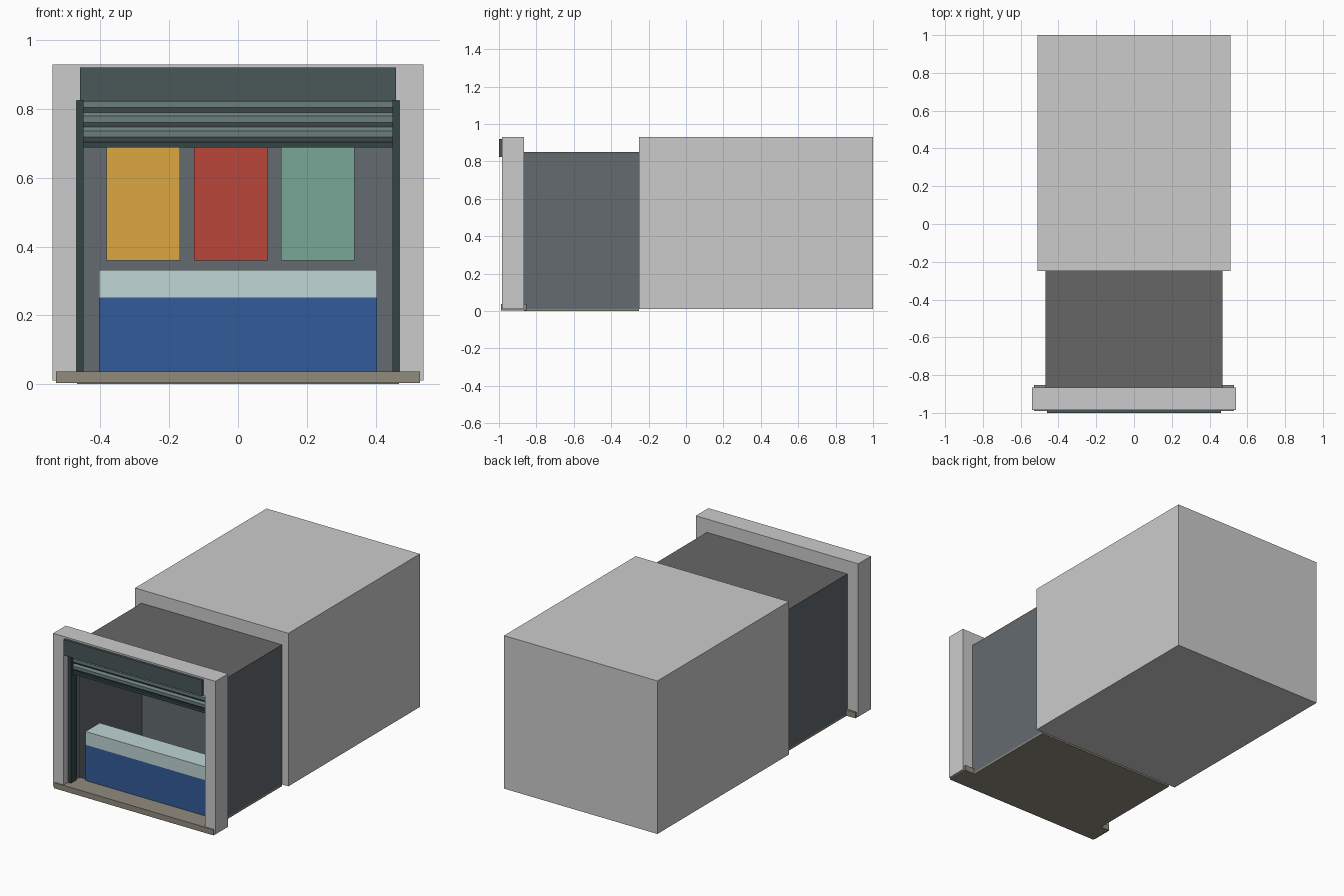
import bpy, bmesh

if "Cube" in bpy.data.objects:
    bpy.data.objects.remove(bpy.data.objects["Cube"])


def material(name, r, g, b):
    m = bpy.data.materials.new(name)
    m.diffuse_color = (r, g, b, 1)
    m.use_nodes = True
    m.node_tree.nodes["Principled BSDF"].inputs["Base Color"].default_value = m.diffuse_color
    return m


SLATE = material("slate_wall", .125, .145, .158)
ROOF = material("dark_roof", .13, .134, .13)
STONE = material("brown_stone", .284, .256, .204)
HOOD = material("shutter_hood", .067, .098, .098)
RAIL = material("dark_metal", .035, .058, .058)
SLAT = material("slat_metal", .145, .213, .207)
BLUE = material("blue_front", .032, .105, .32)
PALE = material("pale_top", .52, .66, .665)
YELLOW = material("yellow_panel", .71, .39, .054)
RED = material("red_panel", .49, .062, .042)
GREEN = material("green_panel", .185, .39, .305)


def extrude(name, profile, axis, lo, hi, mat=None):
    """Extrude a closed profile along x (points y,z) or y (points x,z)."""
    bm = bmesh.new()
    place = (lambda p: (lo, *p)) if axis == 0 else (lambda p: (p[0], lo, p[1]))
    face = bm.faces.new([bm.verts.new(place(p)) for p in profile])
    top = bmesh.ops.extrude_face_region(bm, geom=[face])["geom"]
    step = [0, 0, 0]
    step[axis] = hi - lo
    bmesh.ops.translate(bm, vec=step, verts=[v for v in top if isinstance(v, bmesh.types.BMVert)])
    bmesh.ops.recalc_face_normals(bm, faces=bm.faces)
    mesh = bpy.data.meshes.new(name)
    bm.to_mesh(mesh)
    bm.free()
    if mat:
        mesh.materials.append(mat)
    obj = bpy.data.objects.new(name, mesh)
    bpy.context.collection.objects.link(obj)
    return obj


def box(name, x, y, z, mat=None):
    profile = [(x[0], z[0]), (x[1], z[0]), (x[1], z[1]), (x[0], z[1])]
    return extrude(name, profile, 1, y[0], y[1], mat)


# Grey building block behind the shop
box("rear_block", (-.51, .51), (-.25, 1), (.01, .93))

# Grey front surround: two posts joined by a lintel
extrude("front_surround",
        [(-.54, .01), (-.47, .01), (-.47, .825), (.47, .825),
         (.47, .01), (.54, .01), (.54, .93), (-.54, .93)], 1, -.985, -.865)

# Shop room shell
box("floor", (-.468, .468), (-.865, -.25), (0, .012), STONE)
box("roof", (-.468, .468), (-.865, -.25), (.835, .85), ROOF)
box("back_wall", (-.453, .453), (-.265, -.25), (.012, .835), SLATE)
for side, s in (("left", -1), ("right", 1)):
    box(side + "_wall", sorted((s * .453, s * .468)), (-.865, -.25), (.012, .835), SLATE)
    box(side + "_shutter_rail", sorted((s * .45, s * .47)), (-.945, -.885), (.03, .825), RAIL)

# Door sill
box("door_sill", (-.53, .53), (-.99, -.852), (.003, .037), STONE)

# Shutter hood, ribbed slats and bottom bar
box("shutter_hood", (-.46, .46), (-1, -.98), (.825, .92), HOOD)
for i in range(3):
    z = .704 + i * .043
    extrude(f"shutter_slat_{i + 1}",
            [(-.905, z), (-.915, z), (-.927, z + .014), (-.927, z + .032),
             (-.915, z + .043), (-.905, z + .043)], 0, -.45, .45, SLAT)
box("shutter_bottom_bar", (-.45, .45), (-.93, -.902), (.688, .704), RAIL)

# Counter
box("counter_base", (-.405, .405), (-.87, -.735), (.012, .252), BLUE)
box("counter_top", (-.405, .405), (-.87, -.735), (.252, .332), PALE)

# Coloured panels on the back wall
for name, x, mat in (("yellow", -.275, YELLOW), ("red", -.021, RED), ("green", .232, GREEN)):
    box(name + "_wall_panel", (x - .107, x + .107), (-.285, -.265), (.36, .70), mat)
